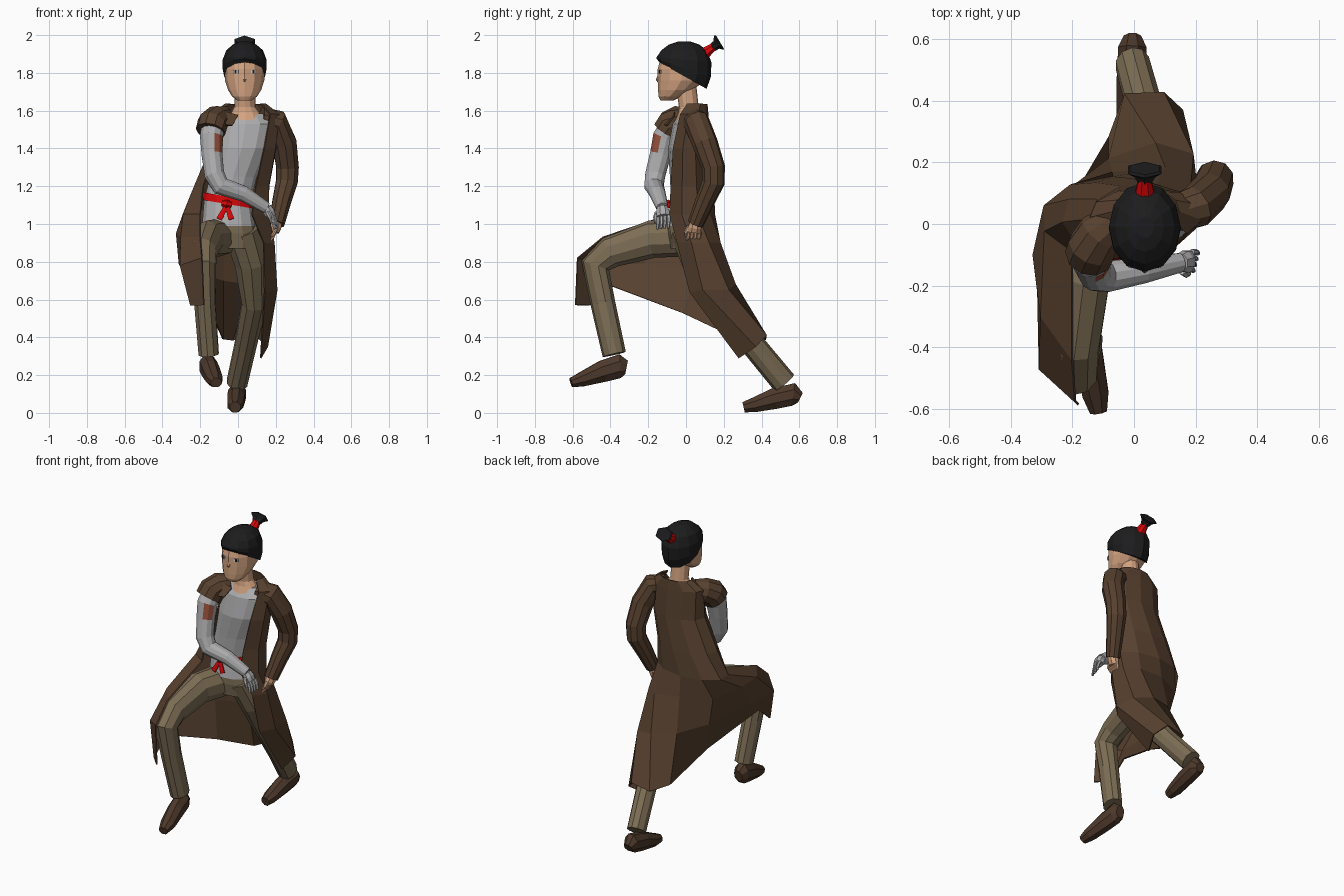
import bpy, bmesh, math
from mathutils import Vector, Matrix

def mat(name, *rgb):
    m = bpy.data.materials.new(name)
    m.diffuse_color = (*rgb, 1)
    return m

COAT = mat("coat brown", 0.095, 0.052, 0.028)
PANTS = mat("trouser khaki", 0.205, 0.155, 0.09)
SHIRT = mat("shirt grey", 0.42, 0.42, 0.43)
SKIN = mat("skin", 0.66, 0.37, 0.22)
HAIR = mat("hair black", 0.012, 0.012, 0.013)
RED = mat("red cloth", 0.72, 0.002, 0.003)
PATCH = mat("rust patch", 0.31, 0.08, 0.045)
SHOE = mat("shoe brown", 0.075, 0.04, 0.024)
WHITE = mat("eye white", 0.7, 0.7, 0.7)

def build(name, rings, material, closed=True, thick=0):
    """Skin a list of point rings; closed rings also get end caps."""
    bm = bmesh.new()
    rows = [[bm.verts.new(p) for p in r] for r in rings]
    n = len(rows[0])
    for a, b in zip(rows, rows[1:]):
        for i in range(n if closed else n - 1):
            j = (i + 1) % n
            bm.faces.new((a[i], a[j], b[j], b[i]))
    if closed:
        bm.faces.new(rows[0])
        bm.faces.new(rows[-1])
    bmesh.ops.recalc_face_normals(bm, faces=bm.faces)
    me = bpy.data.meshes.new(name)
    bm.to_mesh(me)
    bm.free()
    me.materials.append(material)
    ob = bpy.data.objects.new(name, me)
    bpy.context.collection.objects.link(ob)
    if thick:
        s = ob.modifiers.new("thickness", 'SOLIDIFY')
        s.thickness, s.offset = thick, 0
    return ob

def loft(name, rings, material, n=12):
    """Stacked ellipses: z, cx, cy, rx, ry, tilt in x, tilt in y."""
    out = []
    for z, cx, cy, rx, ry, kx, ky in [(*r, 0, 0)[:7] for r in rings]:
        ring = []
        for i in range(n):
            a = math.tau * i / n
            dx, dy = rx * math.cos(a), ry * math.sin(a)
            ring.append((cx + dx, cy + dy, z + kx * dx + ky * dy))
        out.append(ring)
    return build(name, out, material)

def limb(name, pts, material, n=10):
    """Tube through points: x, y, z, side radius, other radius."""
    c = [Vector(p[:3]) for p in pts]
    a, out = Vector((1, 0, 0)), []
    for i, p in enumerate(pts):
        t = Vector()
        if i > 0:
            t += (c[i] - c[i - 1]).normalized()
        if i < len(c) - 1:
            t += (c[i + 1] - c[i]).normalized()
        t.normalize()
        a = (a - t * a.dot(t)).normalized()
        b = t.cross(a)
        ra, rb = p[3], p[-1]
        out.append([c[i] + a * ra * math.cos(w) + b * rb * math.sin(w)
                    for w in [math.tau * (k + 0.5) / n for k in range(n)]])
    return build(name, out, material)

def hand(name, wrist, direction, side, curl, material):
    w, d, s, q = map(Vector, (wrist, direction, side, curl))
    d.normalize()
    palm = w + d * 0.055
    limb(name + "_palm", [(*w, .03), (*(w + d * .03), .032, .038), (*palm, .024, .036)], material, 8)
    for i in range(4):
        b = palm + s * (i - 1.5) * 0.019
        m = b + d * .028 + q * .006
        limb(f"{name}_finger_{i}", [(*b, .011), (*m, .010), (*(m + d * .018 + q * .02), .007)], material, 6)
    b = w + d * .025 - s * .03
    limb(name + "_thumb", [(*b, .013), (*(b + d * .03 - s * .014), .011), (*(b + d * .05 - s * .01 + q * .012), .007)], material, 6)

def plate(name, center, size, turn, material):
    ring = lambda y: [Matrix.Rotation(turn, 3, 'Z') @ Vector((sx * size[0], y, sz * size[1])) + Vector(center)
                      for sx, sz in ((-1, -1), (1, -1), (1, 1), (-1, 1))]
    build(name, [ring(-.003), ring(.003)], material)

# Head, face and neck
HX = 0.035
loft("head", [(1.655, HX, -.1, .04, .035), (1.675, HX, -.085, .066, .06), (1.71, HX, -.055, .088, .093),
              (1.76, HX, -.025, .104, .125), (1.82, HX, -.02, .107, .13), (1.9, HX, -.015, .095, .115)], SKIN)
limb("nose", [(HX, -.139, 1.80, .006), (HX, -.149, 1.765, .011), (HX, -.144, 1.755, .008)], SKIN, 6)
for s in (-1, 1):
    plate("eye", (HX + s * .047, -.137, 1.806), (.014, .009), s * .33, WHITE)
    plate("pupil", (HX + s * .047, -.139, 1.806), (.006, .009), s * .33, HAIR)
loft("neck", [(1.54, .04, .01, .1, .07), (1.59, .04, .015, .075, .055), (1.62, .037, .015, .056, .052),
              (1.73, HX, .0, .054, .055)], SKIN)

# Hair and tied tail
loft("hair", [(1.785, HX, -.015, .109, .124, 0, -.56), (1.825, HX, -.012, .117, .143, 0, -.34),
              (1.87, HX, -.01, .116, .145, 0, -.1), (1.92, HX, -.01, .097, .12),
              (1.95, HX, -.01, .062, .08), (1.965, HX, -.01, .03, .035)], HAIR)
limb("hair_band", [(HX, .08, 1.89, .038), (HX, .148, 1.94, .022)], RED, 8)
limb("hair_tail", [(HX, .135, 1.93, .022), (HX, .16, 1.948, .04, .025), (HX, .175, 1.96, .062, .046),
                   (HX, .18, 1.963, .055, .04)], HAIR, 6)

# Shirt, hips and sash
loft("shirt", [(.99, -.05, 0, .14, .1), (1.12, -.055, 0, .125, .08), (1.25, -.025, 0, .125, .085),
               (1.4, .02, 0, .145, .095), (1.53, .04, .01, .155, .08), (1.585, .04, .03, .1, .06)], SHIRT)
loft("hips", [(.87, -.04, .01, .13, .09), (.95, -.045, .01, .145, .105), (1.01, -.05, 0, .135, .095)], PANTS)
loft("sash", [(1.105, -.055, 0, .131, .087, -.17), (1.145, -.055, 0, .129, .085, -.17)], RED)
limb("sash_knot", [(-.085, -.092, 1.11, .015), (-.06, -.097, 1.105, .025), (-.035, -.092, 1.1, .015)], RED, 6)
for x in (-.1, -.035):
    limb("sash_tail", [(-.06, -.1, 1.1, .012, .006), (x, -.11, 1.025, .018, .006)], RED, 6)

# Coat body: arcs wrapped around the back, open at the front
COLS = 9
rows = []
for z, cx, cy, rx, ry, a0, a1 in [(1.635, .04, .045, .105, .065, 125, -125), (1.58, .04, .03, .18, .085, 128, -134),
                                  (1.4, .03, .02, .175, .11, 125, -142), (1.2, -.03, .02, .2, .125, 130, -142),
                                  (1.05, -.065, .02, .235, .13, 145, -144)]:
    row = []
    for i in range(COLS):
        a = math.radians(a0 + (a1 - a0) * i / (COLS - 1))
        row.append((cx - rx * math.sin(a), cy + ry * math.cos(a), z))
    rows.append(row)
# Coat skirt: draped over the raised thigh and trailing behind the rear leg
rows += [
    [(-.2, -.44, .93), (-.3, -.3, .93), (-.325, -.1, .95), (-.25, .08, .92), (-.07, .165, .92),
     (.1, .18, .9), (.18, .12, .9), (.19, .03, .9), (.135, -.045, .9)],
    [(-.19, -.575, .82), (-.305, -.47, .78), (-.31, -.22, .79), (-.21, .06, .74), (-.08, .21, .7),
     (.07, .26, .68), (.19, .225, .65), (.205, .09, .65), (.14, .02, .64)],
    [(-.18, -.585, .57), (-.25, -.51, .57), (-.25, -.39, .67), (-.14, -.02, .53), (-.08, .28, .39),
     (-.03, .42, .385), (.095, .425, .41), (.155, .37, .35), (.12, .28, .29)]]
build("coat", rows, COAT, closed=False, thick=.008)
build("lapel", [[(-.13, -.06, 1.61), (-.0, -.06, 1.575)], [(-.12, -.13, 1.53), (-.03, -.1, 1.52)]],
      COAT, closed=False, thick=.008)
limb("torn_sleeve", [(-.06, .01, 1.57, .055), (-.11, -.03, 1.555, .075), (-.135, -.075, 1.53, .082),
                     (-.145, -.1, 1.49, .08)], COAT)

# Coat sleeve and bare hand
limb("long_sleeve", [(.12, .03, 1.56, .06), (.2, .055, 1.54, .07), (.245, .1, 1.43, .068), (.262, .145, 1.3, .062),
                     (.258, .145, 1.22, .06), (.232, .1, 1.12, .052), (.205, .05, 1.0, .043)], COAT)
hand("bare_hand", (.205, .05, 1.01), (-.2, -.12, -1), (0, 1, 0), (-1, -.2, -.2), SKIN)

# Shirt arm crossing the front, with a rust patch on the upper arm
arm = limb("shirt_arm", [(-.13, -.07, 1.53, .062), (-.14, -.115, 1.46, .063), (-.138, -.135, 1.37, .057),
                         (-.125, -.163, 1.26, .055), (-.09, -.17, 1.2, .052), (.03, -.15, 1.16, .043),
                         (.15, -.125, 1.085, .032)], SHIRT, 12)
arm.data.materials.append(PATCH)
for f in arm.data.polygons:
    if 1.36 < f.center.z < 1.47 and f.normal.dot(Vector((.6, -.8, 0))) > .85:
        f.material_index = 1
hand("gloved_hand", (.15, -.125, 1.085), (.06, .01, -.09), (.25, 1, .1), (-.2, -.3, -1), SHIRT)

# Legs: the front one raised and bent, the rear one stretched back
limb("front_leg", [(-.09, .03, .93, .1), (-.16, -.18, .92, .085, .1), (-.185, -.4, .85, .075, .085),
                   (-.185, -.48, .78, .07, .078), (-.175, -.44, .58, .058, .066), (-.155, -.38, .31, .055, .063)], PANTS)
limb("rear_leg", [(.02, .01, .97, .1), (.07, .08, .8, .092, .1), (.085, .18, .58, .068, .076),
                  (.04, .355, .36, .06, .065), (-.005, .52, .16, .057, .067)], PANTS)

# Shoes
limb("front_shoe", [(-.158, -.315, .24, .03, .04), (-.158, -.35, .247, .05, .068), (-.145, -.44, .22, .05, .062),
                    (-.125, -.55, .178, .046, .042), (-.115, -.608, .16, .03, .027)], SHOE, 8)
limb("rear_shoe", [(-.005, .606, .08, .03, .03), (-.005, .57, .098, .05, .065), (-.01, .47, .076, .05, .06),
                   (-.015, .36, .042, .045, .042), (-.015, .305, .03, .03, .03)], SHOE, 8)
